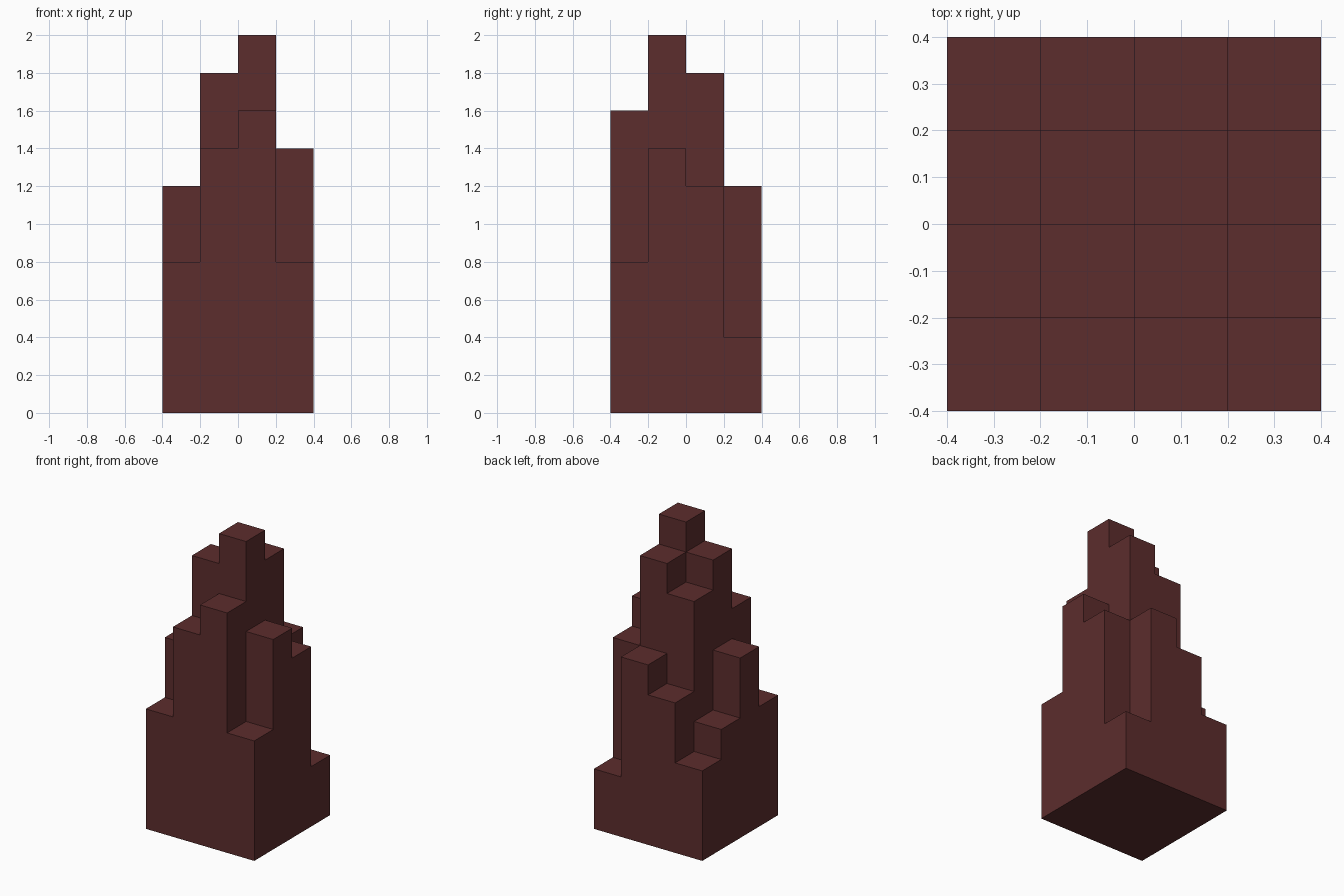
import bpy
import bmesh
import math
from mathutils import Vector

cube = bpy.data.objects.get("Cube")
if cube:
    bpy.data.objects.remove(cube, do_unlink=True)

STEP = 0.2
# Column heights in steps: rows run front to back, entries run -x to +x
HEIGHTS = [
    [4, 7, 8, 4],
    [6, 9, 10, 7],
    [4, 8, 9, 6],
    [3, 5, 6, 2],
]


def filled(cell):
    x, y, z = cell
    return 0 <= x < 4 and 0 <= y < 4 and 0 <= z < HEIGHTS[y][x]


def add_side(bm, cell, axis, sign):
    """Add the outer square of a block facing along one axis."""
    u, v = (axis + 1) % 3, (axis + 2) % 3
    corners = []
    for du, dv in ((0, 0), (1, 0), (1, 1), (0, 1)):
        p = Vector(cell)
        p[axis] += sign > 0
        p[u] += du
        p[v] += dv
        corners.append(bm.verts.new((p - Vector((2, 2, 0))) * STEP))
    bm.faces.new(corners if sign > 0 else corners[::-1])


# Stepped tower: only the outer skin of the stacked blocks
bm = bmesh.new()
for y, row in enumerate(HEIGHTS):
    for x, height in enumerate(row):
        for z in range(height):
            for axis in range(3):
                for sign in (-1, 1):
                    neighbour = [x, y, z]
                    neighbour[axis] += sign
                    if not filled(neighbour):
                        add_side(bm, (x, y, z), axis, sign)
bmesh.ops.remove_doubles(bm, verts=bm.verts, dist=0.001)
# Merge coplanar squares into whole flat walls
bmesh.ops.dissolve_limit(bm, angle_limit=math.radians(1),
                         verts=bm.verts, edges=bm.edges)

mesh = bpy.data.meshes.new("stepped_tower")
bm.to_mesh(mesh)
bm.free()
tower = bpy.data.objects.new("stepped_tower", mesh)
bpy.context.collection.objects.link(tower)

# Dark red brown stone
colour = (0.107, 0.026, 0.026, 1)
stone = bpy.data.materials.new("dark_red_brown")
stone.use_nodes = True
stone.diffuse_color = colour
bsdf = next(n for n in stone.node_tree.nodes if n.type == "BSDF_PRINCIPLED")
bsdf.inputs["Base Color"].default_value = colour
mesh.materials.append(stone)
